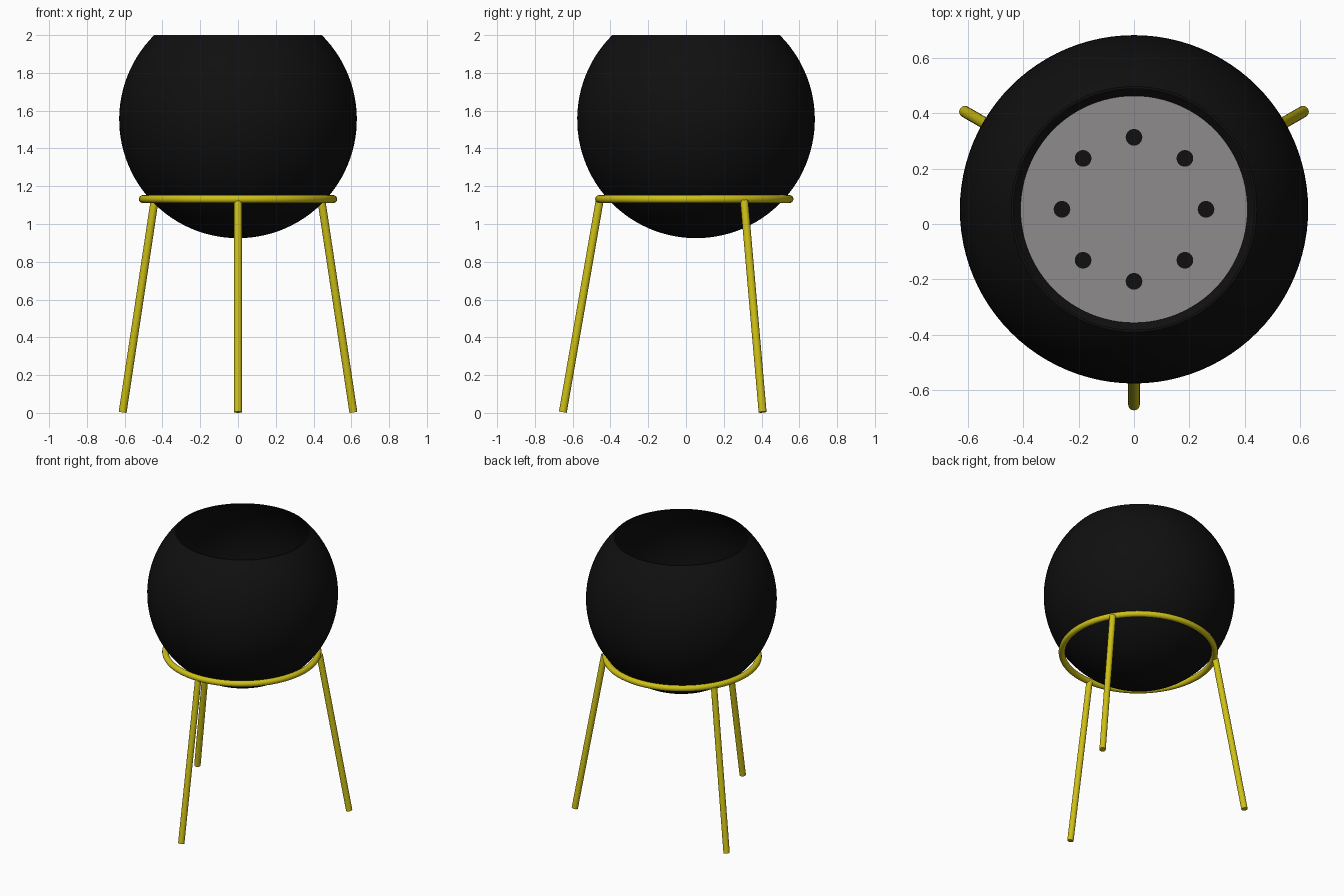
import bpy, bmesh, math
from mathutils import Vector

cube = bpy.data.objects.get("Cube")
if cube:
    bpy.data.objects.remove(cube, do_unlink=True)

CY = 0.053          # centre line of the planter
BOWL_Z, BOWL_R = 1.554, 0.629
RIM_Z = 2.0
FLOOR_Z, FLOOR_R = 1.10, 0.41
TUBE_R = 0.021


def material(name, colour):
    m = bpy.data.materials.new(name)
    m.use_nodes = True
    m.diffuse_color = (*colour, 1)
    bsdf = m.node_tree.nodes["Principled BSDF"]
    bsdf.inputs["Base Color"].default_value = (*colour, 1)
    bsdf.inputs["Roughness"].default_value = 0.6
    return m


black = material("matte black", (0.005, 0.005, 0.005))
yellow = material("yellow metal", (0.62, 0.53, 0.008))
grey = material("grey plate", (0.27, 0.26, 0.265))


def finish(obj, name, mat, smooth=True):
    obj.name = name
    obj.data.materials.clear()
    obj.data.materials.append(mat)
    if smooth:
        bpy.ops.object.select_all(action="DESELECT")
        obj.select_set(True)
        bpy.context.view_layer.objects.active = obj
        bpy.ops.object.shade_smooth_by_angle(angle=math.radians(40))
    return obj


def lathe(name, profile, mat, steps=96):
    """Revolve an (r, z) profile around the planter's axis."""
    bm = bmesh.new()
    verts = [bm.verts.new((r, 0, z)) for r, z in profile]
    edges = [bm.edges.new(pair) for pair in zip(verts, verts[1:])]
    bmesh.ops.spin(bm, geom=verts + edges, axis=(0, 0, 1), cent=(0, 0, 0),
                   angle=math.tau, steps=steps)
    bmesh.ops.remove_doubles(bm, verts=bm.verts, dist=1e-5)
    bmesh.ops.recalc_face_normals(bm, faces=bm.faces)
    mesh = bpy.data.meshes.new(name)
    bm.to_mesh(mesh)
    bm.free()
    obj = bpy.data.objects.new(name, mesh)
    obj.location.y = CY
    bpy.context.collection.objects.link(obj)
    return finish(obj, name, mat)


def arc(radius, count=40):
    """Sphere profile from the bottom pole up to the open rim."""
    top = math.acos((BOWL_Z - RIM_Z) / radius)
    return [(radius * math.sin(top * i / count),
             BOWL_Z - radius * math.cos(top * i / count))
            for i in range(count + 1)]


# Hollow spherical bowl with a thin wall and an open top
lathe("bowl", arc(BOWL_R) + arc(BOWL_R - 0.006)[::-1], black)

# Round plate inside the bowl
bpy.ops.mesh.primitive_cylinder_add(vertices=96, radius=FLOOR_R, depth=0.012,
                                    location=(0, CY, FLOOR_Z))
plate = finish(bpy.context.object, "drain_plate", grey)

# Ring of eight holes in the plate, lined with dark discs
for i in range(8):
    a = math.tau * i / 8
    bpy.ops.mesh.primitive_cylinder_add(
        vertices=32, radius=0.03, depth=0.016,
        location=(0.26 * math.cos(a), CY + 0.26 * math.sin(a), FLOOR_Z))
    finish(bpy.context.object, f"drain_hole_{i + 1}", black)

# Support ring around the lower part of the bowl
bpy.ops.mesh.primitive_torus_add(major_radius=0.504, minor_radius=TUBE_R,
                                 major_segments=96, minor_segments=16,
                                 location=(0, CY - 0.009, 1.132))
finish(bpy.context.object, "support_ring", yellow)

# Three splayed legs: one in front, two behind
for name, degrees in (("front_leg", -90), ("back_left_leg", 30),
                      ("back_right_leg", 150)):
    a = math.radians(degrees)
    out = Vector((math.cos(a), math.sin(a), 0))
    foot = out * 0.705 + Vector((0, CY, 0.004))
    top = out * 0.51 + Vector((0, CY, 1.125))
    axis = top - foot
    bpy.ops.mesh.primitive_cylinder_add(
        vertices=24, radius=TUBE_R, depth=axis.length,
        location=(foot + top) / 2,
        rotation=axis.to_track_quat("Z", "Y").to_euler())
    finish(bpy.context.object, name, yellow)
